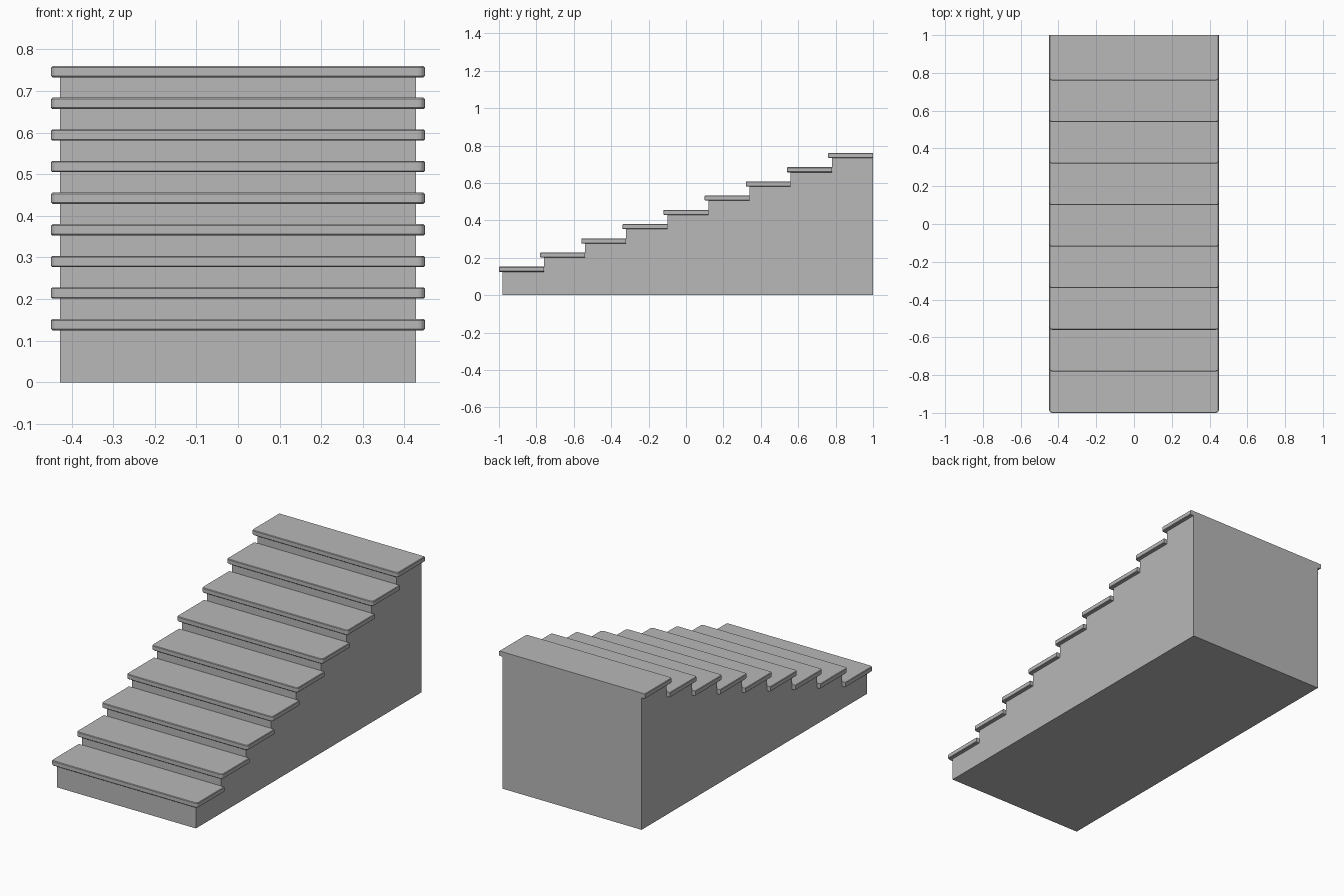
import bpy, bmesh

if "Cube" in bpy.data.objects:
    bpy.data.objects.remove(bpy.data.objects["Cube"])

STEPS = 9
GOING, RISE = 0.22, 0.076        # depth and height of one step
TREAD_T, NOSE = 0.027, 0.02      # tread thickness and front overhang
BLOCK_W, TREAD_W = 0.855, 0.898

grey = bpy.data.materials.new("plain grey")
grey.diffuse_color = (0.48, 0.48, 0.48, 1)
grey.use_nodes = True
grey.node_tree.nodes["Principled BSDF"].inputs["Base Color"].default_value = grey.diffuse_color


def box(bm, w, y0, y1, z0, z1):
    bmesh.ops.create_cube(bm, size=1)
    for v in bm.verts:
        v.co.x *= w
        v.co.y = y0 if v.co.y < 0 else y1
        v.co.z = z0 if v.co.z < 0 else z1


def finish(bm, name):
    bmesh.ops.recalc_face_normals(bm, faces=bm.faces)
    mesh = bpy.data.meshes.new(name)
    bm.to_mesh(mesh)
    bm.free()
    mesh.materials.append(grey)
    bpy.context.collection.objects.link(bpy.data.objects.new(name, mesh))


for i in range(STEPS):
    front = -0.98 + i * GOING
    back = front + GOING
    top = 0.152 + i * RISE

    # solid block reaching down to the ground
    bm = bmesh.new()
    box(bm, BLOCK_W, front, back, 0, top - TREAD_T)
    finish(bm, f"step_block_{i + 1}")

    # overhanging tread with rounded front corners and softened rims
    bm = bmesh.new()
    y0 = front - NOSE
    box(bm, TREAD_W, y0, back, top - TREAD_T, top)
    corners = [e for e in bm.edges
               if all(abs(v.co.y - y0) < 1e-5 for v in e.verts)
               and abs(e.verts[0].co.z - e.verts[1].co.z) > 1e-4]
    bmesh.ops.bevel(bm, geom=corners, offset=0.015, segments=3,
                    profile=0.5, affect='EDGES')
    rims = [e for e in bm.edges
            if abs(e.verts[0].co.z - e.verts[1].co.z) < 1e-5
            and not all(abs(v.co.y - back) < 1e-5 for v in e.verts)]
    bmesh.ops.bevel(bm, geom=rims, offset=0.003, segments=1,
                    profile=0.5, affect='EDGES')
    finish(bm, f"tread_{i + 1}")
